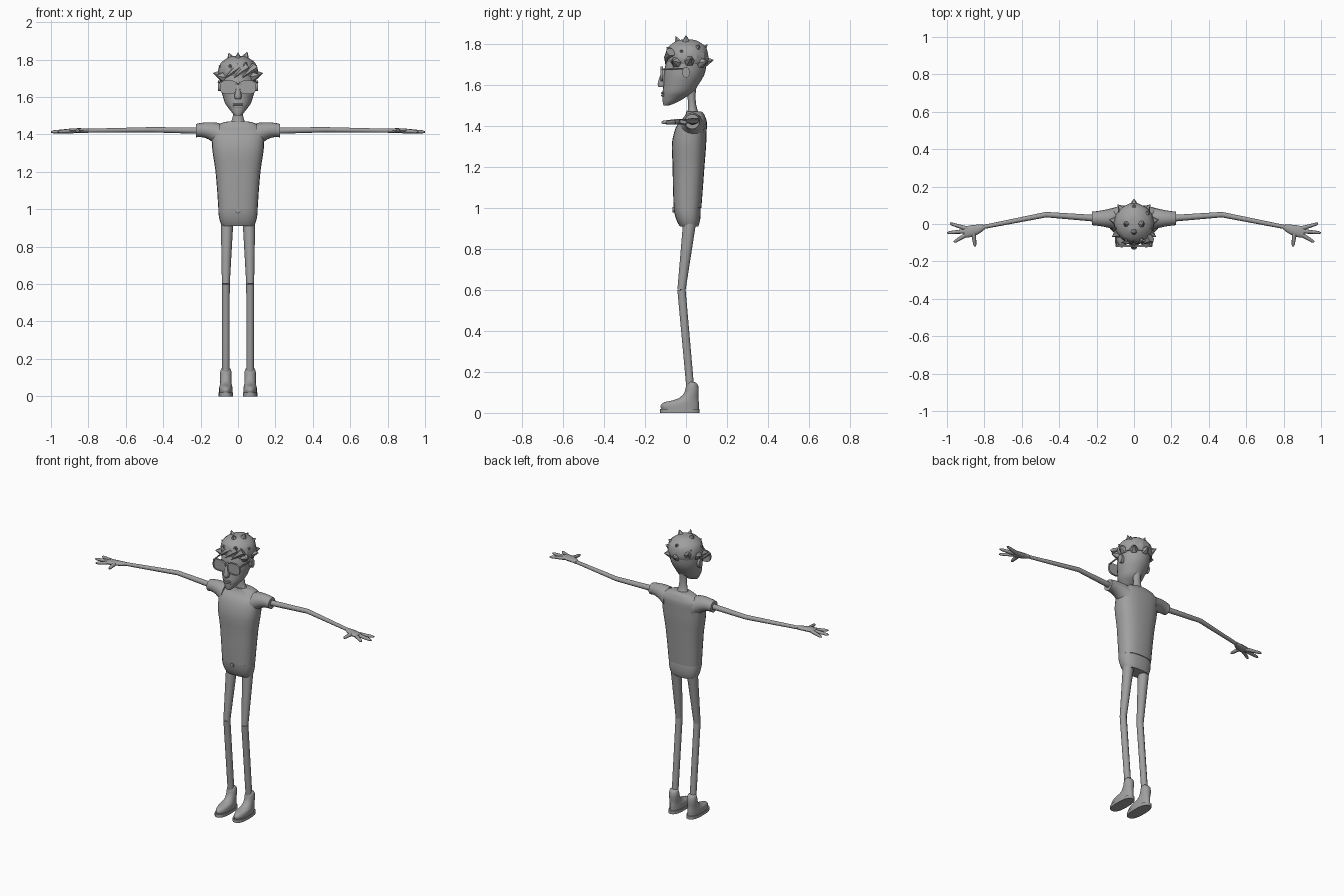
import bpy
import bmesh
import math
import random
from mathutils import Vector

cube = bpy.data.objects.get("Cube")
if cube:
    bpy.data.objects.remove(cube, do_unlink=True)

color = (0.35, 0.35, 0.35, 1)
grey = bpy.data.materials.new("plain_grey")
grey.use_nodes = True
grey.diffuse_color = color
grey.node_tree.nodes["Principled BSDF"].inputs["Base Color"].default_value = color

across, depth, up = Vector((1, 0, 0)), Vector((0, 1, 0)), Vector((0, 0, 1))


def smooth(sections, steps=4):
    """Add in-between sections that ease from one section into the next."""
    keys = [Vector(section) for section in sections]
    last = len(keys) - 1
    result = []
    for i in range(last):
        start, end = keys[i], keys[i + 1]
        leave = (end - keys[max(i - 1, 0)]) / 2
        arrive = (keys[min(i + 2, last)] - start) / 2
        for step in range(steps):
            t = step / steps
            blend = t * t * (3 - 2 * t)
            result.append((start + leave * t).lerp(end - arrive * (1 - t), blend))
    return result + [keys[last]]


def oval(axis, power, sides):
    """Offsets of a rounded cross-section lying across the axis."""
    side = (depth if abs(axis.z) > 0.9 else up).cross(axis).normalized()
    other = axis.cross(side)
    for k in range(sides):
        angle = math.tau * k / sides
        a, b = (math.copysign(abs(f) ** (2 / power), f) for f in (math.cos(angle), math.sin(angle)))
        yield side * a, other * b


def loft(name, sections, axis=None, sides=16, power=2, mirror=False, crease=50):
    """Skin sections (x, y, z, radius, radius) along their path or a fixed axis."""
    bm = bmesh.new()
    points = [Vector(section[:3]) for section in sections]
    last = len(points) - 1
    rings = []
    for i, section in enumerate(sections):
        along = axis or (points[min(i + 1, last)] - points[max(i - 1, 0)]).normalized()
        rings.append([bm.verts.new(points[i] + a * section[3] + b * section[4])
                      for a, b in oval(along, power, sides)])
    for low, high in zip(rings, rings[1:]):
        for k in range(sides):
            n = (k + 1) % sides
            bm.faces.new((low[k], low[n], high[n], high[k]))
    bm.faces.new(rings[0])
    bm.faces.new(rings[-1])
    bmesh.ops.recalc_face_normals(bm, faces=bm.faces)
    mesh = bpy.data.meshes.new(name)
    bm.to_mesh(mesh)
    bm.free()
    mesh.materials.append(grey)
    part = bpy.data.objects.new(name, mesh)
    bpy.context.collection.objects.link(part)
    bpy.ops.object.select_all(action="DESELECT")
    part.select_set(True)
    bpy.context.view_layer.objects.active = part
    bpy.ops.object.shade_smooth_by_angle(angle=math.radians(crease))
    if mirror:
        part.modifiers.new("mirror", "MIRROR").use_mirror_merge = False


def stack(name, rows, x=0, **options):
    """Upright body from rows of height, half width, front and back."""
    sections = [(x, (front + back) / 2, z, width, (back - front) / 2) for z, width, front, back in rows]
    loft(name, smooth(sections), axis=up, **options)


def limb(name, joints, thick, thin, **options):
    """Tapering tube through the joints."""
    sections = []
    for i, joint in enumerate(joints):
        radius = thick + (thin - thick) * i / (len(joints) - 1)
        sections.append((*joint, radius, radius))
    loft(name, sections, **options)


# Shirt, hips and belt buckle
stack("shirt", [(1, .105, -.06, .075), (1.2, .12, -.065, .09), (1.36, .14, -.06, .1),
                (1.44, .12, -.01, .095), (1.47, .04, 0, .07)], sides=24, power=2.5)
stack("hips", [(.91, .085, -.03, .06), (.95, .1, -.05, .07), (1, .105, -.06, .07)], sides=24, power=2.5)
limb("belt_buckle", [(0, -.066, .99), (0, -.05, .99)], .013, .013, sides=8)

# Sleeves flowing out of the shoulders
loft("sleeves", smooth([(.1, .03, 1.39, .06, .07), (.16, .03, 1.42, .045, .045), (.225, .03, 1.42, .036, .036)]),
     axis=across, mirror=True)

# Arms bent slightly back at the elbow
shoulder, elbow, wrist = (.2, .03, 1.42), (.47, .05, 1.425), (.8, -.015, 1.42)
limb("arms", [shoulder, elbow, wrist], .018, .011, sides=10, mirror=True)

# Hands with fingers fanned around the palm
palm = Vector((.86, -.035, 1.42))
loft("palms", smooth([(*wrist, .012, .011), (*palm, .03, .013), (.91, -.045, 1.42, .026, .009)]),
     sides=12, mirror=True)
for label, degrees, reach in (("little_fingers", 17, .13), ("middle_fingers", -5, .14),
                              ("index_fingers", -31, .12), ("thumbs", -97, .085)):
    heading = Vector((math.cos(math.radians(degrees)), math.sin(math.radians(degrees)), -.05))
    joints = [palm + heading * reach * part for part in (.2, .9, 1)]
    limb(label, joints, .013, .004, sides=8, mirror=True)

# Legs with bent knees
hip, knee, ankle = (.058, .02, .95), (.065, -.022, .6), (.065, .02, .13)
limb("thighs", [hip, knee], .034, .021, sides=10, mirror=True)
limb("shins", [knee, ankle], .021, .02, sides=10, mirror=True)

# Ankle boots on flat soles
foot = ankle[0]
stack("soles", [(z, .039, -.126, .067) for z in (0, .02)], x=foot, sides=20, power=2.6, mirror=True)
stack("boots", [(.02, .036, -.12, .063), (.05, .035, -.11, .063), (.075, .03, -.03, .06),
                (.13, .03, 0, .06), (.15, .02, .01, .04)], x=foot, sides=20, mirror=True)

# Neck and tapered head
stack("neck", [(1.45, .05, 0, .075), (1.5, .027, .01, .05), (1.59, .027, 0, .05)])
stack("head", [(1.5, .015, -.11, -.08), (1.54, .05, -.115, 0), (1.6, .08, -.11, .06),
               (1.7, .095, -.1, .1), (1.78, .08, -.07, .09)], sides=24)

# Nose, lips and ears
stack("nose", [(1.59, .01, -.12, -.1), (1.605, .018, -.138, -.1), (1.68, .009, -.11, -.09)], sides=8)
for label, z in (("upper_lip", 1.56), ("lower_lip", 1.548)):
    limb(label, [(-.025, -.108, z), (0, -.117, z), (.025, -.108, z)], .005, .005, sides=8)
loft("ears", [(x, 0, 1.66, .018, .027) for x in (.085, .108)], axis=across, mirror=True)

# Glasses with recessed lenses, a bridge and temples
rim = [(-.112, .046), (-.124, .046), (-.124, .04), (-.118, .04)]
loft("glasses_lenses", [(.051, y, 1.653, r, r * .8) for y, r in rim],
     axis=depth, sides=24, power=2.8, mirror=True)
limb("glasses_bridge", [(-.015, -.12, 1.67), (.015, -.12, 1.67)], .005, .005, sides=6)
limb("glasses_temples", [(.094, -.12, 1.675), (.105, .01, 1.68)], .005, .004, sides=6, mirror=True)

# Hair cap
stack("hair_cap", [(1.7, .1, -.09, .105), (1.75, .105, -.1, .11), (1.8, .07, -.07, .08),
                   (1.82, .02, -.02, .03)], sides=14, crease=25)

# Untidy tufts in three tiers around the scalp, leaving the forehead free
rng = random.Random(4)
scalp = Vector((0, 0, 1.725))
for tier, count, height, reach in (("side", 9, 1.74, .135), ("upper", 7, 1.79, .105), ("crown", 4, 1.83, .05)):
    for k in range(count):
        angle = math.tau * k / count
        if tier == "side" and math.cos(angle) < -.6:
            continue
        tip = Vector((reach * math.sin(angle), reach * math.cos(angle), height + rng.uniform(-.03, .015)))
        bend = scalp.lerp(tip, .75) - up * .01
        limb(f"{tier}_hair_tuft_{k + 1}", [scalp.lerp(tip, .4), bend, tip], .05, .001, sides=6, crease=25)

# Fringe swept sideways over the forehead
for k in range(3):
    x = (k - 1) * .045
    limb(f"fringe_{k + 1}", [(x + .045, -.075, 1.76), (x + .015, -.095, 1.735), (x - .025, -.1, 1.7)],
         .025, .001, sides=6, crease=25)
